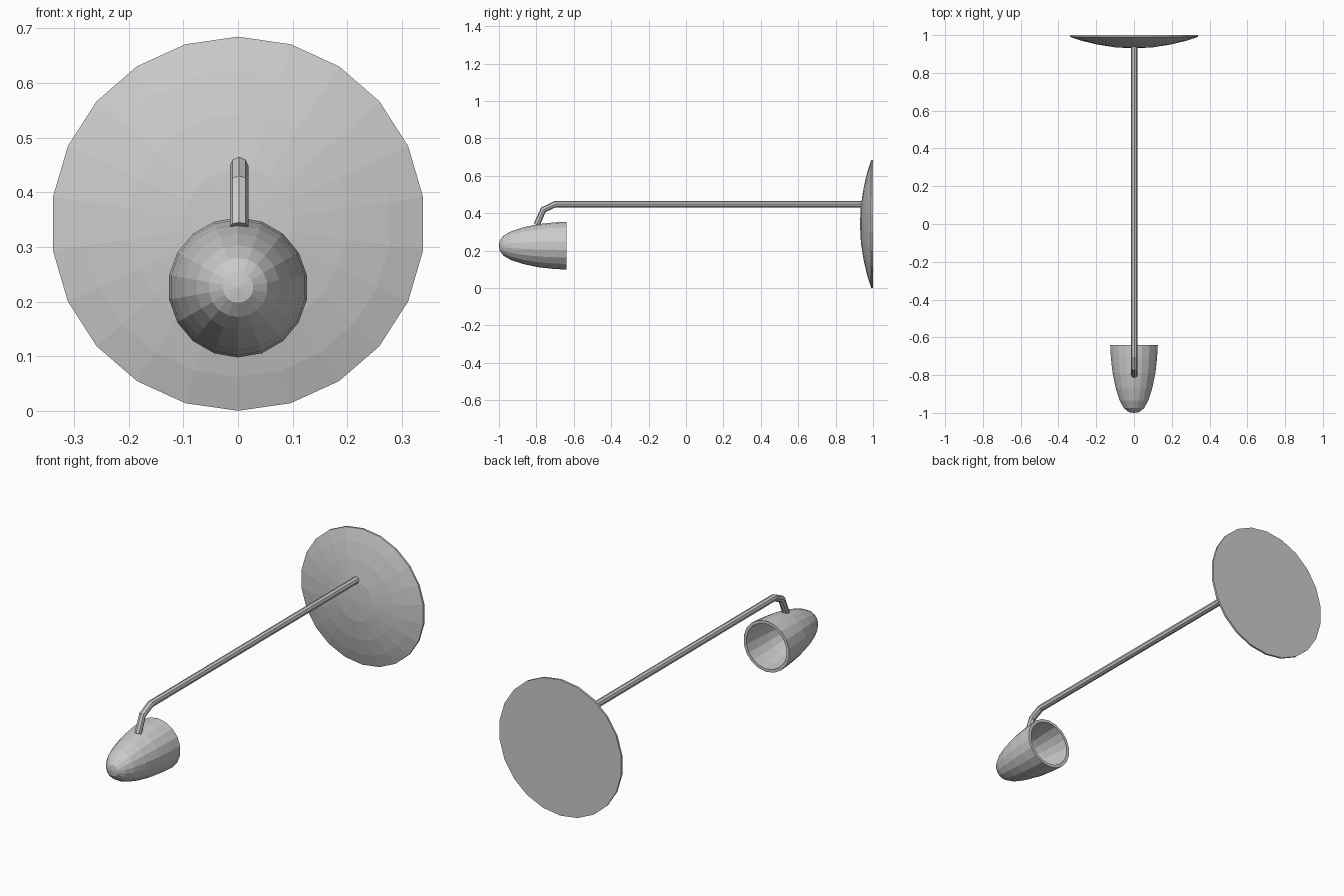
import bpy, bmesh, math

if "Cube" in bpy.data.objects:
    bpy.data.objects.remove(bpy.data.objects["Cube"])


def lathe(name, profile, sides, z):
    """Revolve closed (radius, y) profile about a y-parallel axis at height z."""
    bm = bmesh.new()
    rings = []
    for r, y in profile:
        if r == 0:
            rings.append([bm.verts.new((0, y, z))] * sides)
        else:
            rings.append([bm.verts.new((r * math.sin(2 * math.pi * i / sides), y,
                                        z + r * math.cos(2 * math.pi * i / sides)))
                          for i in range(sides)])
    for a, b in zip(rings, rings[1:]):
        for i in range(sides):
            j = (i + 1) % sides
            bm.faces.new(dict.fromkeys((a[i], a[j], b[j], b[i])))
    bmesh.ops.recalc_face_normals(bm, faces=bm.faces)
    me = bpy.data.meshes.new(name)
    bm.to_mesh(me)
    bm.free()
    ob = bpy.data.objects.new(name, me)
    bpy.context.collection.objects.link(ob)
    return ob


# Domed wall plate with a flat back
lathe("wall_plate", [(0, 0.93), (0.10, 0.935), (0.20, 0.951), (0.28, 0.97),
                     (0.342, 0.99), (0.342, 1.0), (0, 1.0)], 22, 0.3425)

# Hollow bullet-shaped shade: outer wall, open rim, inner wall
outer = [(0, -1.0), (0.028, -0.996), (0.054, -0.975), (0.077, -0.935),
         (0.098, -0.87), (0.115, -0.79), (0.124, -0.71), (0.128, -0.64)]
inner = [(0.113, -0.64), (0.109, -0.71), (0.100, -0.79), (0.083, -0.87),
         (0.060, -0.935), (0, -0.975)]
lathe("lamp_shade", outer + inner, 18, 0.226)

# Straight arm bending down into the shade
cu = bpy.data.curves.new("arm", 'CURVE')
cu.dimensions = '3D'
cu.bevel_depth = 0.017
cu.bevel_resolution = 2
cu.use_fill_caps = True
path = [(0.95, 0.448), (-0.70, 0.448), (-0.763, 0.418), (-0.798, 0.338)]
sp = cu.splines.new('POLY')
sp.points.add(len(path) - 1)
for p, (y, z) in zip(sp.points, path):
    p.co = (0.002, y, z, 1)
arm = bpy.data.objects.new("arm", cu)
bpy.context.collection.objects.link(arm)
bpy.context.view_layer.objects.active = arm
arm.select_set(True)
bpy.ops.object.convert(target='MESH')
for poly in bpy.context.object.data.polygons:
    poly.use_smooth = False
